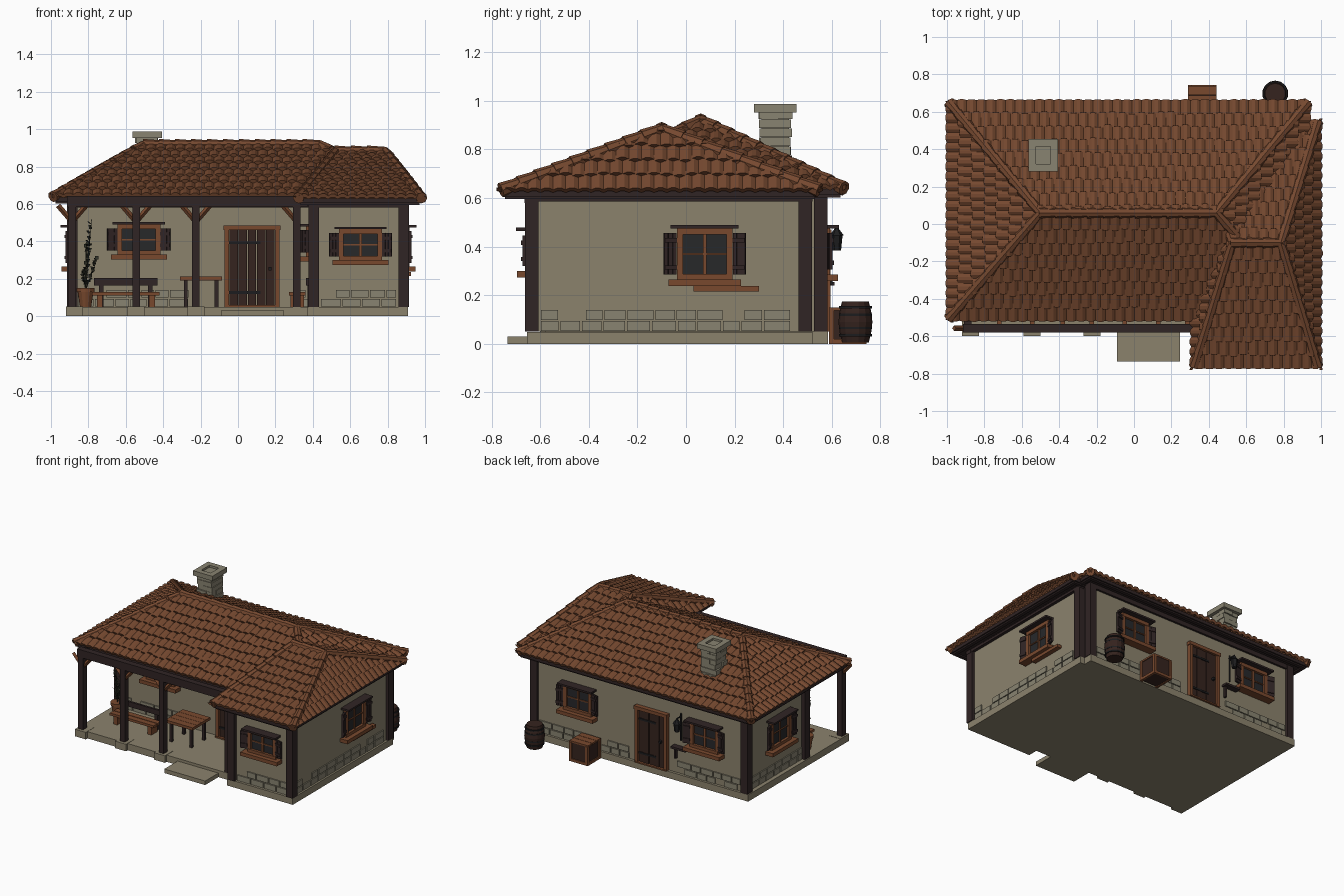
import bpy, bmesh, random
from math import radians, pi, cos, sin
from mathutils import Vector, Matrix

random.seed(4)
if "Cube" in bpy.data.objects:
    bpy.data.objects.remove(bpy.data.objects["Cube"])

def material(name, *rgb):
    m = bpy.data.materials.new(name)
    m.use_nodes = True
    m.diffuse_color = (*rgb, 1)
    m.node_tree.nodes["Principled BSDF"].inputs["Base Color"].default_value = (*rgb, 1)
    return m

PLASTER = material("plaster", .26, .225, .152)
STONE = material("stone", .25, .23, .165)
TILE = material("roof tile", .18, .066, .029)
WOOD = material("warm wood", .19, .066, .027)
DARK = material("dark timber", .03, .018, .018)
DOOR = material("door planks", .036, .017, .013)
GLASS = material("dark glass", .02, .021, .023)
IRON = material("iron", .012, .012, .013)
LEAF = material("foliage", .028, .03, .02)
HERE = Matrix.Identity(4)

def finish(name, bm, *mats, rule=None):
    mesh = bpy.data.meshes.new(name)
    if rule:
        for f in bm.faces:
            f.material_index = rule(f)
    bm.to_mesh(mesh)
    bm.free()
    for m in mats:
        mesh.materials.append(m)
    ob = bpy.data.objects.new(name, mesh)
    bpy.context.scene.collection.objects.link(ob)
    return ob

def add_box(bm, x0, x1, y0, y1, z0, z1, frame=HERE):
    place = Matrix.Translation(((x0 + x1) / 2, (y0 + y1) / 2, (z0 + z1) / 2))
    size = Matrix.Diagonal((x1 - x0, y1 - y0, z1 - z0, 1))
    bmesh.ops.create_cube(bm, size=1, matrix=frame @ place @ size)

def boxes(name, mat, rows, frame=HERE):
    bm = bmesh.new()
    for r in rows:
        add_box(bm, *r, frame)
    return finish(name, bm, mat)

def add_rod(bm, p, q, r0, r1, sides=8):
    p, q = Vector(p), Vector(q)
    turn = (q - p).to_track_quat('Z', 'Y').to_matrix().to_4x4()
    bmesh.ops.create_cone(bm, cap_ends=True, segments=sides, radius1=r0, radius2=r1,
                          depth=(q - p).length, matrix=Matrix.Translation((p + q) / 2) @ turn)

def wall(x, y, degrees):
    # local x runs along the wall, local -y points outward
    return Matrix.Translation((x, y, 0)) @ Matrix.Rotation(radians(degrees), 4, 'Z')

# Roof: one sloping face of separate arched tiles, trimmed at the hips
def tile_slope(name, a, b, c, d):
    u = (b - a).normalized()
    n = u.cross(d - a).normalized()
    v = n.cross(u)
    flat = lambda p: Vector(((p - a).dot(u), (p - a).dot(v), 0))
    right, top_r, top_l = flat(b), flat(c), flat(d)
    bm = bmesh.new()
    w, step = .052, .078
    arch = (0, .011, .011, 0)
    for row in range(int(top_l.y / step) + 1):
        shift = (row % 2) * w / 2
        for col in range(-1, int(right.x / w) + 2):
            s = col * w - shift
            v0 = row * step - .012 + random.uniform(-.008, .008) * (row > 0)
            lift = .013 + random.uniform(0, .004)
            rings = []
            for y, z in ((v0, -.006), (v0, lift), (v0 + step * 1.3, 0)):
                rings.append([bm.verts.new((s + w * i / 3, y, z + h)) for i, h in enumerate(arch)])
            for lo, hi in zip(rings, rings[1:]):
                for i in range(3):
                    bm.faces.new((lo[i], lo[i + 1], hi[i + 1], hi[i]))
    e, f = top_l, top_r - right
    for point, out in ((Vector(), (-e.y, e.x, 0)), (right, (f.y, -f.x, 0)), (top_l, (0, 1, 0))):
        bmesh.ops.bisect_plane(bm, geom=bm.verts[:] + bm.edges[:] + bm.faces[:],
                               plane_co=point, plane_no=out, clear_outer=True)
    m = Matrix((u, v, n)).transposed().to_4x4()
    m.translation = a
    bm.transform(m)
    finish(name, bm, TILE)

def hip_roof(name, x0, x1, y0, y1, ze, r0, r1, ry, rz):
    A, B, C, D = [Vector((x, y, ze)) for x, y in ((x0, y0), (x1, y0), (x1, y1), (x0, y1))]
    P, Q = Vector((r0, ry, rz)), Vector((r1, ry, rz))
    slopes = dict(front=(A, B, Q, P), east=(B, C, Q, Q), back=(C, D, P, Q), west=(D, A, P, P))
    for side, corners in slopes.items():
        tile_slope(f"{name}_tiles_{side}", *corners)
    # Timber body below the tiles
    bm = bmesh.new()
    for p in (A, B, C, D):
        for z in (-.006, -.03):
            bm.verts.new((p.x, p.y, p.z + z))
    for p in (P, Q):
        bm.verts.new(p - Vector((0, 0, .006)))
    bmesh.ops.convex_hull(bm, input=bm.verts[:])
    bm.normal_update()
    finish(name + "_body", bm, DARK, TILE, rule=lambda f: int(f.normal.z > .1))
    # Ridge and hip caps
    bm = bmesh.new()
    for p, q in ((P, Q), (A, P), (D, P), (B, Q), (C, Q)):
        count = max(2, round((q - p).length / .085))
        for i in range(count):
            add_rod(bm, p.lerp(q, (i - .1) / count), p.lerp(q, (i + 1.1) / count), .031, .023)
    finish(name + "_ridge_caps", bm, TILE)
    # Fascia boards
    t, z0, z1 = .025, ze - .04, ze - .004
    boxes(name + "_fascia", DARK, [(x0 + .01, x1 - .01, y, y + t, z0, z1) for y in (y0 + .01, y1 - .01 - t)]
          + [(x, x + t, y0 + .01, y1 - .01, z0, z1) for x in (x0 + .01, x1 - .01 - t)])

hip_roof("main_roof", -.985, .925, -.5, .645, .642, -.5, .44, .06, .917)
hip_roof("wing_roof", .325, .98, -.755, .54, .635, .525, .785, -.1, .882)

# Foundation, step and walls
boxes("foundation", PLASTER, [(-.92, .87, -.58, .585, 0, .05), (.37, .908, -.655, .52, 0, .049)]
      + [(x - .045, x + .045, -.6, -.5, 0, .052) for x in (-.875, -.545, -.225)])
boxes("front_step", PLASTER, [(-.09, .245, -.735, -.57, 0, .03)])
boxes("walls", PLASTER, [(-.885, .85, -.13, .565, .05, .63), (.39, .89, -.635, .5, .05, .625)])

# Posts, wall plates and porch beam
porch = (-.887, -.545, -.225, .315)
corners = [(.405, -.635), (.885, -.635), (.885, .49), (.845, .555), (-.885, .555), (-.885, -.12)]
boxes("corner_posts", DARK, [(x - .028, x + .028, y - .028, y + .028, .05, .61) for x, y in corners])
boxes("porch_posts", DARK, [(x - .02, x + .02, -.578, -.535, .05, .6) for x in porch])
boxes("wall_plates", DARK, [(-.9, .86, .55, .58, .58, .625), (-.91, -.87, -.56, .58, .58, .625),
      (.375, .915, -.665, -.62, .58, .615), (.875, .912, -.66, .52, .585, .62), (.37, .4, -.65, -.13, .58, .615),
      (-.9, .39, -.145, -.12, .58, .62)])
boxes("porch_beam", DARK, [(-.915, .37, -.58, -.535, .585, .642)])
boxes("porch_joists", WOOD, [(x - .012, x + .012, -.55, -.13, .588, .612) for x in (-.72, -.545, -.38, -.225, -.05, .13)])
bm = bmesh.new()
for x in porch:
    for s in (-1, 1):
        if x < .3 or s < 0:
            add_rod(bm, (x, -.557, .505), (x + s * .075, -.557, .592), .014, .014, 4)
finish("porch_braces", bm, WOOD)

# Stone courses along the wall feet
def stone_courses(name, frame, x0, x1, gaps=()):
    bm = bmesh.new()
    for row in range(2):
        x = x0
        while x < x1 - .03:
            end = min(x + random.uniform(.07, .12), x1)
            blocked = any(end > g0 and x < g1 for g0, g1 in gaps)
            if not blocked and random.random() < (.95, .8)[row]:
                z = .053 + row * .046
                add_box(bm, x + .004, end - .004, -.009, .005, z, z + .04, frame)
            x = end
    finish(name, bm, STONE)

FRONT, WING = wall(0, -.13, 0), wall(0, -.635, 0)
EAST, WEST = wall(.89, 0, 90), wall(-.885, 0, -90)
BACK, INNER = wall(0, .565, 180), wall(.39, 0, -90)
stone_courses("front_stones", FRONT, -.86, .38, [(-.08, .23)])
stone_courses("wing_stones", WING, .44, .85)
stone_courses("east_stones", EAST, -.6, .46)
stone_courses("back_stones", BACK, -.81, .85, [(-.02, .27)])
stone_courses("west_stones", WEST, -.52, .09)
stone_courses("inner_stones", INNER, .15, .6)

# Windows with shutters, sill and small hood
def window(name, frame, x, z0, z1, folded=False):
    f = frame @ Matrix.Translation((x, 0, 0))
    h, zm = .115, (z0 + z1) / 2
    boxes(name + "_glass", GLASS, [(-h, h, -.008, .01, z0, z1)], f)
    boxes(name + "_frame", WOOD, [(-h, -h + .025, -.025, .01, z0, z1), (h - .025, h, -.025, .01, z0, z1),
          (-h, h, -.027, .01, z0, z0 + .022), (-h, h, -.027, .01, z1 - .025, z1),
          (-.007, .007, -.018, .01, z0, z1), (-h, h, -.015, .01, zm - .004, zm + .004)], f)
    boxes(name + "_sill", WOOD, [(-.15, .15, -.06, .01, z0 - .027, z0)], f)
    boxes(name + "_hood", DARK, [(-.14, .14, -.065, .01, z1, z1 + .013)], f)
    for side, s in (("left", 1), ("right", -1)):
        g = f @ Matrix.Translation((s * (h + .003), -.015, 0)) @ Matrix.Rotation(-s * radians(70 if folded else 15), 4, 'Z')
        lo, hi = z0 + .02, z1 - .02
        slats = [(*sorted((s * .018 * i, s * (.018 * i + .016))), -.01, .004, lo, hi) for i in range(3)]
        braces = [(*sorted((0, s * .052)), -.016, 0, z, z + .018) for z in (lo + .02, hi - .038)]
        boxes(f"{name}_{side}_shutter", DARK, slats + braces, g)

window("porch_window", FRONT, -.53, .33, .49)
window("wing_window", WING, .655, .3, .465)
window("east_window", EAST, .077, .265, .475)
window("west_window", WEST, -.18, .265, .475)
window("back_east_window", BACK, -.48, .285, .475)
window("back_west_window", BACK, .56, .285, .475)
window("inner_window", INNER, .38, .32, .48, folded=True)
boxes("east_ledge", WOOD, [(.03, .3, -.035, .01, .215, .237)], EAST)

# Plank doors
def door(name, frame, x, w, top):
    f = frame @ Matrix.Translation((x, 0, 0))
    h, t = w / 2, .025
    boxes(name + "_frame", WOOD, [(-h, -h + t, -.03, .01, .05, top), (h - t, h, -.03, .01, .05, top),
          (-h - .005, h + .005, -.034, .01, top - t, top), (-h, h, -.034, .01, .05, .06)], f)
    n = 5
    p = (w - 2 * t) / n
    boxes(name + "_planks", DOOR, [(-h + t + i * p + .002, -h + t + (i + 1) * p - .002, -.016 - .003 * (i % 2), .01, .06, top - t)
          for i in range(n)], f)
    boxes(name + "_hinges", IRON, [(-h + t, h * .3, -.023, 0, z, z + .014) for z in (.12, top - .1)]
          + [(h - .06, h - .044, -.038, 0, .245, .262)], f)

door("front_door", FRONT, .075, .295, .485)
door("back_door", BACK, .125, .26, .47)

# Chimney of rough blocks
bm = bmesh.new()
for i in range(6):
    z = .74 + i * .037
    for sx in (-1, 1):
        for sy in (-1, 1):
            split = .012 * (-1) ** i
            x = sorted((split, sx * random.uniform(.054, .066)))
            y = sorted((-split, sy * random.uniform(.06, .072)))
            add_box(bm, x[0] - .486, x[1] - .486, y[0] + .367, y[1] + .367, z, z + .034)
add_box(bm, -.535, -.437, .31, .424, .7, .96)
finish("chimney_stack", bm, STONE)
boxes("chimney_cap", STONE, [(-.565, -.407, .28, .32, .952, .987), (-.565, -.407, .415, .455, .952, .987),
      (-.565, -.525, .32, .415, .952, .987), (-.447, -.407, .32, .415, .952, .987), (-.53, -.44, .31, .42, .952, .972)])

# Porch furniture
def bench(name, frame, w, backrest):
    h = w / 2
    rows = [(-h, h, y, y + .042, .112, .13) for y in (-.1, -.053)]
    rows += [(x - .015, x + .015, -.09, -.02, .05, .115) for x in (-h + .04, h - .04)]
    boxes(name + "_seat", WOOD, rows, frame)
    boxes(name + "_back", DARK, [(-h + .01, h - .01, -.008, .008, .165, .203)]
          + [(x - .012, x + .012, 0, .015, .05, .2) for x in (-h + .05, h - .05)], frame)

bench("porch_bench", wall(-.6, -.29, 0), .36, True)
bench("side_bench", wall(.372, -.38, -90), .32, True)
boxes("table_top", WOOD, [(-.31, -.085, y, y + .05, .192, .212) for y in (-.41, -.358, -.306, -.254)])
boxes("table_legs", DARK, [(x, x + .02, y, y + .02, .05, .192) for x in (-.29, -.125) for y in (-.39, -.245)])

# Potted climbing plant
bm = bmesh.new()
add_rod(bm, (-.815, -.25, .05), (-.815, -.25, .135), .03, .043, 12)
add_rod(bm, (-.815, -.25, .13), (-.815, -.25, .15), .048, .048, 12)
finish("plant_pot", bm, WOOD)
bm = bmesh.new()
for k in range(6):
    base = Vector((-.815, -.25, .14))
    tip = base + Vector((random.uniform(-.05, .06), random.uniform(-.05, .05), (.38, .3, .24, .16, .12, .1)[k]))
    add_rod(bm, base, tip, .003, .002, 4)
    for i in range(11):
        spin = Matrix.Rotation(random.uniform(0, 2 * pi), 4, 'Z') @ Matrix.Rotation(random.uniform(.4, 1.4), 4, 'X')
        at = base.lerp(tip, .25 + .075 * i)
        bmesh.ops.create_grid(bm, x_segments=1, y_segments=1, size=.01,
                              matrix=Matrix.Translation(at) @ spin @ Matrix.Translation((0, .014, 0)))
finish("plant_leaves", bm, LEAF)

# Barrel, crate and lantern behind the house
bm = bmesh.new()
radii = (.055, .065, .07, .065, .055)
for i in range(4):
    add_rod(bm, (.755, .697, .005 + .0425 * i), (.755, .697, .0475 + .0425 * i), radii[i], radii[i + 1], 14)
barrel = finish("barrel", bm, DOOR)
bm = bmesh.new()
for z in (.03, .06, .115, .145):
    add_rod(bm, (.755, .697, z), (.755, .697, z + .01), .068, .068, 14)
finish("barrel_hoops", bm, IRON)
boxes("crate_panels", DOOR, [(.295, .435, .595, .735, .005, .14)])
boxes("crate_boards", WOOD, [(.288, .442, y, y + .048, .138, .15) for y in (.588, .639, .69)]
      + [(x, x + .02, y, y + .02, 0, .14) for x in (.288, .422) for y in (.588, .722)]
      + [(.288, .442, .728, .742, 0, .02), (.288, .302, .588, .742, 0, .02), (.428, .442, .588, .742, 0, .02)])
bm = bmesh.new()
add_rod(bm, (.36, -.008, .3), (.36, -.008, .5), .006, .006, 6)
add_rod(bm, (.36, 0, .48), (.36, -.06, .48), .005, .005, 6)
add_rod(bm, (.36, -.055, .385), (.36, -.055, .445), .018, .024, 6)
add_rod(bm, (.36, -.055, .445), (.36, -.055, .48), .03, .004, 6)
bm.transform(BACK)
finish("wall_lantern", bm, IRON)
boxes("back_shelf", DARK, [(.3, .42, -.045, .01, .24, .255), (.31, .325, -.02, .01, .16, .24)], BACK)
